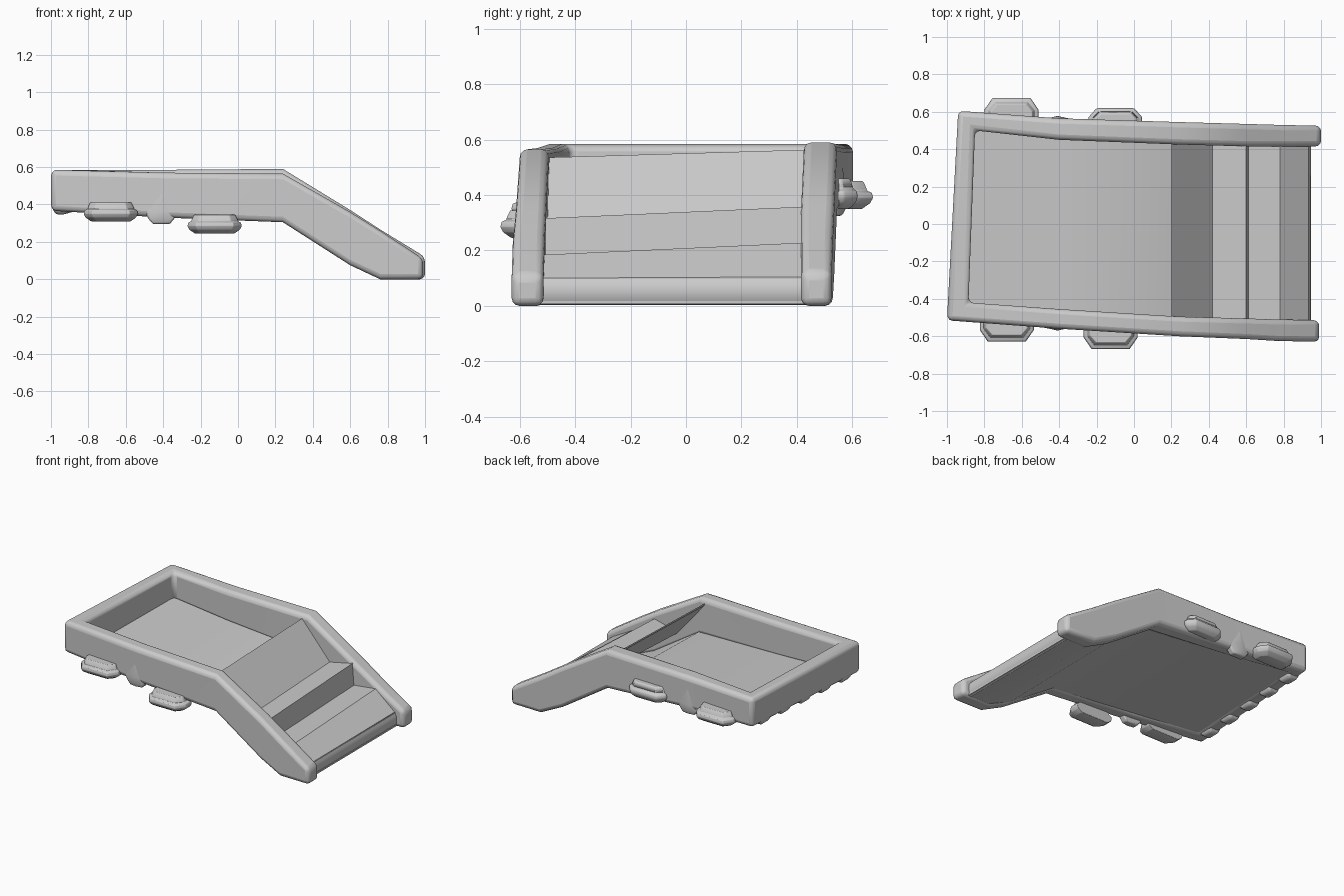
import bpy, bmesh, math
from mathutils import Vector

cube = bpy.data.objects.get("Cube")
if cube:
    bpy.data.objects.remove(cube, do_unlink=True)

grey = bpy.data.materials.new("plain_grey")
grey.use_nodes = True
grey.diffuse_color = (0.6, 0.6, 0.6, 1)
grey.node_tree.nodes["Principled BSDF"].inputs["Base Color"].default_value = (0.6, 0.6, 0.6, 1)


def loft(name, rings, bevel=0.0, segments=3, angle=40, smooth=35):
    """Skin a closed solid through equal-length rings of points."""
    bm = bmesh.new()
    loops = [[bm.verts.new(p) for p in ring] for ring in rings]
    n = len(loops[0])
    for a, b in zip(loops, loops[1:]):
        for i in range(n):
            j = (i + 1) % n
            bm.faces.new((a[i], a[j], b[j], b[i]))
    bm.faces.new(loops[0])
    bm.faces.new(loops[-1])
    bmesh.ops.recalc_face_normals(bm, faces=bm.faces)
    mesh = bpy.data.meshes.new(name)
    bm.to_mesh(mesh)
    bm.free()
    mesh.materials.append(grey)
    obj = bpy.data.objects.new(name, mesh)
    bpy.context.collection.objects.link(obj)
    if bevel:
        mod = obj.modifiers.new("rounding", 'BEVEL')
        mod.width = bevel
        mod.segments = segments
        mod.limit_method = 'ANGLE'
        mod.angle_limit = math.radians(angle)
    bpy.ops.object.select_all(action='DESELECT')
    obj.select_set(True)
    bpy.context.view_layer.objects.active = obj
    bpy.ops.object.shade_smooth_by_angle(angle=math.radians(smooth))
    return obj


def station(x_out, y_out, x_in, y_in, top, low):
    """One rail cross-section between an outer and an inner line."""
    return [(x_out, y_out, low), (x_out, y_out, top), (x_in, y_in, top), (x_in, y_in, low)]


# U-shaped rail: down one side, across the back, down the other side
left_side = [station(x, yo, x, yi, t, b) for x, yo, yi, t, b in (
    (1.0, .525, .415, .12, .0), (.77, .53, .415, .26, .0), (.6, .535, .415, .37, .085),
    (.24, .545, .425, .59, .32), (-.4, .565, .45, .585, .36))]
right_side = [station(x, yo, x, yi, t, b) for x, yo, yi, t, b in (
    (-.4, -.56, -.455, .57, .33), (.24, -.6, -.495, .565, .305), (.6, -.615, -.505, .36, .075),
    (.76, -.625, -.51, .26, .0), (.99, -.63, -.515, .11, .0))]
back = [station(-.94, .605, -.85, .5, .585, .38), station(-1, -.515, -.885, -.42, .585, .365)]
loft("rail_frame", left_side + back + right_side, bevel=.028)


def sheet(name, profile, thickness):
    """Thin folded plate spanning the rails; heights given at right and left."""
    def edge(side, slope, offset):
        upper = [(p[0], offset + slope * p[0], p[side]) for p in profile]
        return upper + [(x, y, z - thickness) for x, y, z in reversed(upper)]
    loft(name, [edge(1, -.045, -.51), edge(2, -.03, .49)])


# Sloping tray floor that runs on beneath the steps
sheet("tray_floor", [(-.93, .385, .405), (-.4, .352, .382), (.25, .32, .345), (.6, .092, .105),
                     (.77, .018, .018), (.94, .018, .018)], .012)

# Folded stair plate, open underneath
sheet("steps", [(.2, .535, .565), (.42, .275, .32), (.6, .315, .36), (.612, .172, .21),
                (.78, .183, .23), (.93, .1, .105)], .012)

# Rounded sill at the foot of the steps
sill = [(.92 + .025 * math.cos(t * math.pi / 6), .053 + .05 * math.sin(t * math.pi / 6))
        for t in range(12)]
loft("foot_sill", [[(x, y, z) for x, z in sill] for y in (-.54, .46)])


def bracket(name, x, side, y_wall, y_tip, z, height):
    """Lug with a wide lower slab and a narrower upper slab."""
    rings = []
    for level, scale in ((0, .55), (.2, .88), (.4, 1), (.58, .95), (.66, .75), (.72, .75), (1, .6)):
        reach = (y_tip - y_wall) * scale
        w = .145 * (.4 + .6 * scale)
        zz = z + height * level
        rings.append([(x - w, side * (y_wall - .04), zz), (x - w, side * (y_wall + reach * .3), zz),
                      (x - w * .7, side * (y_wall + reach), zz),
                      (x + w * .7, side * (y_wall + reach), zz),
                      (x + w, side * (y_wall + reach * .3), zz), (x + w, side * (y_wall - .04), zz)])
    loft(name, rings, bevel=.012, segments=2, angle=25, smooth=50)


bracket("right_rear_bracket", -.68, -1, .54, .63, .31, .1)
bracket("right_front_bracket", -.125, -1, .58, .67, .245, .1)
bracket("left_rear_bracket", -.655, 1, .585, .675, .35, .1)
bracket("left_front_bracket", -.1, 1, .55, .62, .35, .11)

# Pointed gussets between the brackets
for name, side, y, z in (("right_gusset", -1, .555, .295), ("left_gusset", 1, .563, .325)):
    rings = []
    for dz, w, out in ((0, .045, .0), (.03, .07, .015), (.07, .09, .014), (.19, .008, .001)):
        rings.append([(-.41 + sx * w, side * (y + o), z + dz)
                      for sx, o in ((-1, -.05), (-1, -.005), (0, out), (1, -.005), (1, -.05))])
    loft(name, rings, bevel=.008, segments=2)

# Row of knobs under the back rail
for i in range(5):
    p = Vector((-1, -.48, .37)).lerp(Vector((-.945, .56, .385)), (i + .5) / 5)
    rings = []
    for dz, s in ((-.025, .6), (0, 1), (.04, .9)):
        rings.append([(p.x + .047 + sx * .043 * s, p.y + sy * .06 * s, p.z + dz)
                      for sx, sy in ((-1, -1), (1, -1), (1, 1), (-1, 1))])
    loft("back_knob_%d" % (i + 1), rings, bevel=.012, segments=2)
